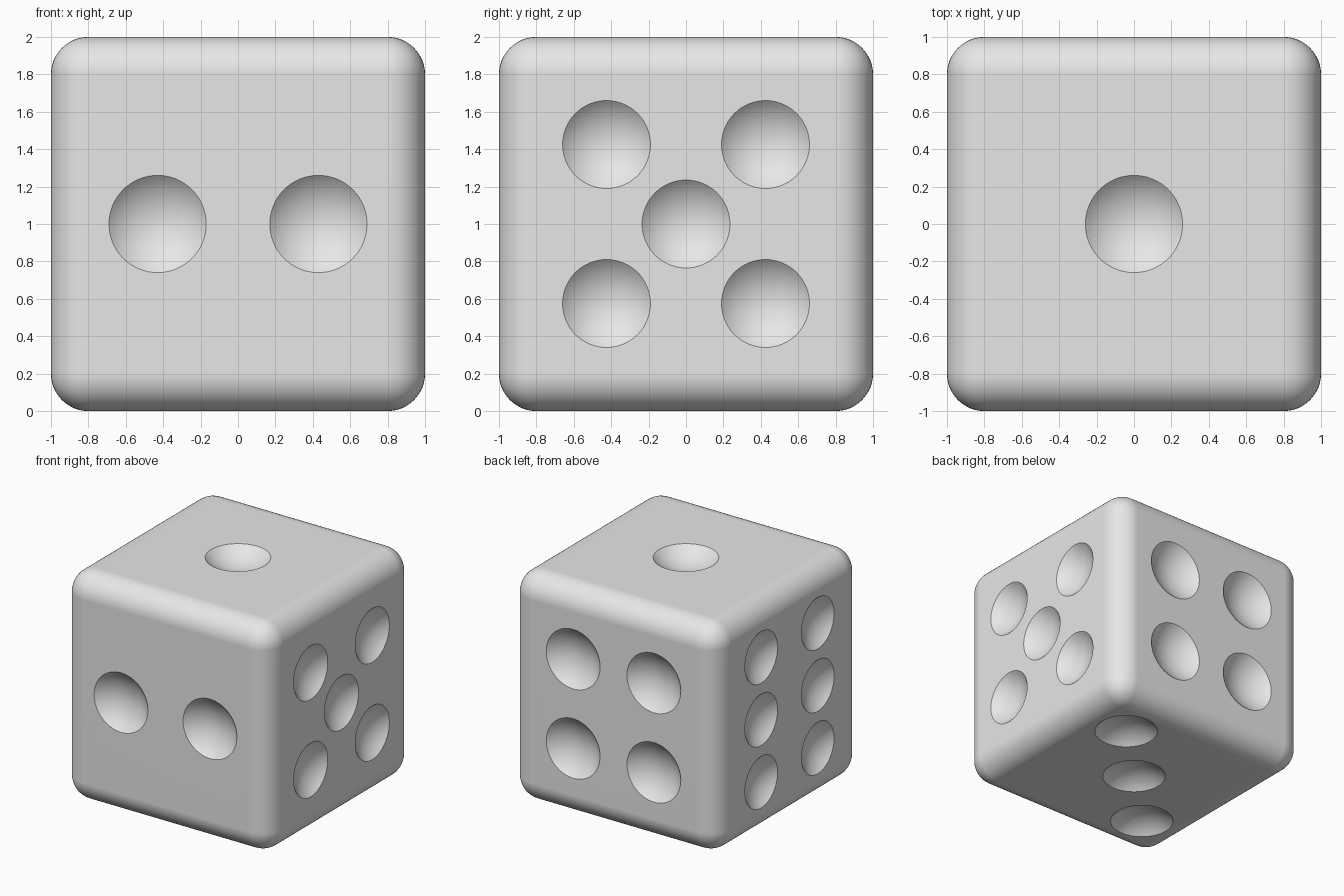
import bpy, bmesh, math
from mathutils import Matrix, Vector

default = bpy.data.objects.get("Cube")
if default:
    bpy.data.objects.remove(default)

HALF = 1.0
EDGE_RADIUS = 0.2
PIP_SLOPE = math.radians(45)  # slope of the dimple wall at its rim


def new_object(name, bm):
    mesh = bpy.data.meshes.new(name)
    bm.to_mesh(mesh)
    bm.free()
    obj = bpy.data.objects.new(name, mesh)
    bpy.context.collection.objects.link(obj)
    return obj


def corners(d):
    return [(-d, -d), (d, -d), (-d, d), (d, d)]


# Pip layout: outward normal, rim radius, positions across the face.
# Side faces use (horizontal, z); top and bottom use (x, y).
three_rows = (-0.545, 0, 0.545)
faces = [
    ((0, 0, 1), 0.26, [(0, 0)]),
    ((0, -1, 0), 0.26, [(-0.43, 0), (0.43, 0)]),
    ((0, 0, -1), 0.26, [(d, d) for d in (-0.53, 0, 0.53)]),
    ((0, 1, 0), 0.26, corners(0.39)),
    ((1, 0, 0), 0.235, corners(0.425) + [(0, 0)]),
    ((-1, 0, 0), 0.225, [(s, z) for s in (-0.39, 0.39) for z in three_rows]),
]

# Material
ivory = bpy.data.materials.new("plain light grey")
ivory.use_nodes = True
ivory.diffuse_color = (0.8, 0.8, 0.8, 1)
ivory.node_tree.nodes["Principled BSDF"].inputs["Base Color"].default_value = (0.8, 0.8, 0.8, 1)

# Cube body
bm = bmesh.new()
bmesh.ops.create_cube(bm, size=2 * HALF, matrix=Matrix.Translation((0, 0, HALF)))
die = new_object("die_body", bm)
die.data.materials.append(ivory)

# Spheres that scoop out the pips, poles aligned with each face
bm = bmesh.new()
for normal, rim, spots in faces:
    n = Vector(normal)
    radius = rim / math.sin(PIP_SLOPE)
    turn = Vector((0, 0, 1)).rotation_difference(n).to_matrix().to_4x4()
    for a, b in spots:
        if n.z:
            across = Vector((a, b, 0))
        elif n.x:
            across = Vector((0, a, b))
        else:
            across = Vector((a, 0, b))
        centre = across + n * (HALF + radius * math.cos(PIP_SLOPE)) + Vector((0, 0, HALF))
        bmesh.ops.create_uvsphere(bm, u_segments=64, v_segments=48, radius=radius,
                                  matrix=Matrix.Translation(centre) @ turn)
cutter = new_object("pip_cutter", bm)
cutter.data.materials.append(ivory)
cutter.hide_render = True

# Rounded edges, then the scooped pips
bevel = die.modifiers.new("rounded_edges", 'BEVEL')
bevel.width = EDGE_RADIUS
bevel.segments = 12
scoop = die.modifiers.new("pips", 'BOOLEAN')
scoop.operation = 'DIFFERENCE'
scoop.solver = 'EXACT'
scoop.object = cutter

bpy.ops.object.select_all(action='DESELECT')
die.select_set(True)
bpy.context.view_layer.objects.active = die
for name in ("rounded_edges", "pips"):
    bpy.ops.object.modifier_apply(modifier=name)
bpy.data.objects.remove(cutter)

# Smooth shading with crisp pip rims and truly flat sides
bpy.ops.object.shade_smooth_by_angle(angle=math.radians(25))
weighted = die.modifiers.new("flat_sides", 'WEIGHTED_NORMAL')
weighted.keep_sharp = True
